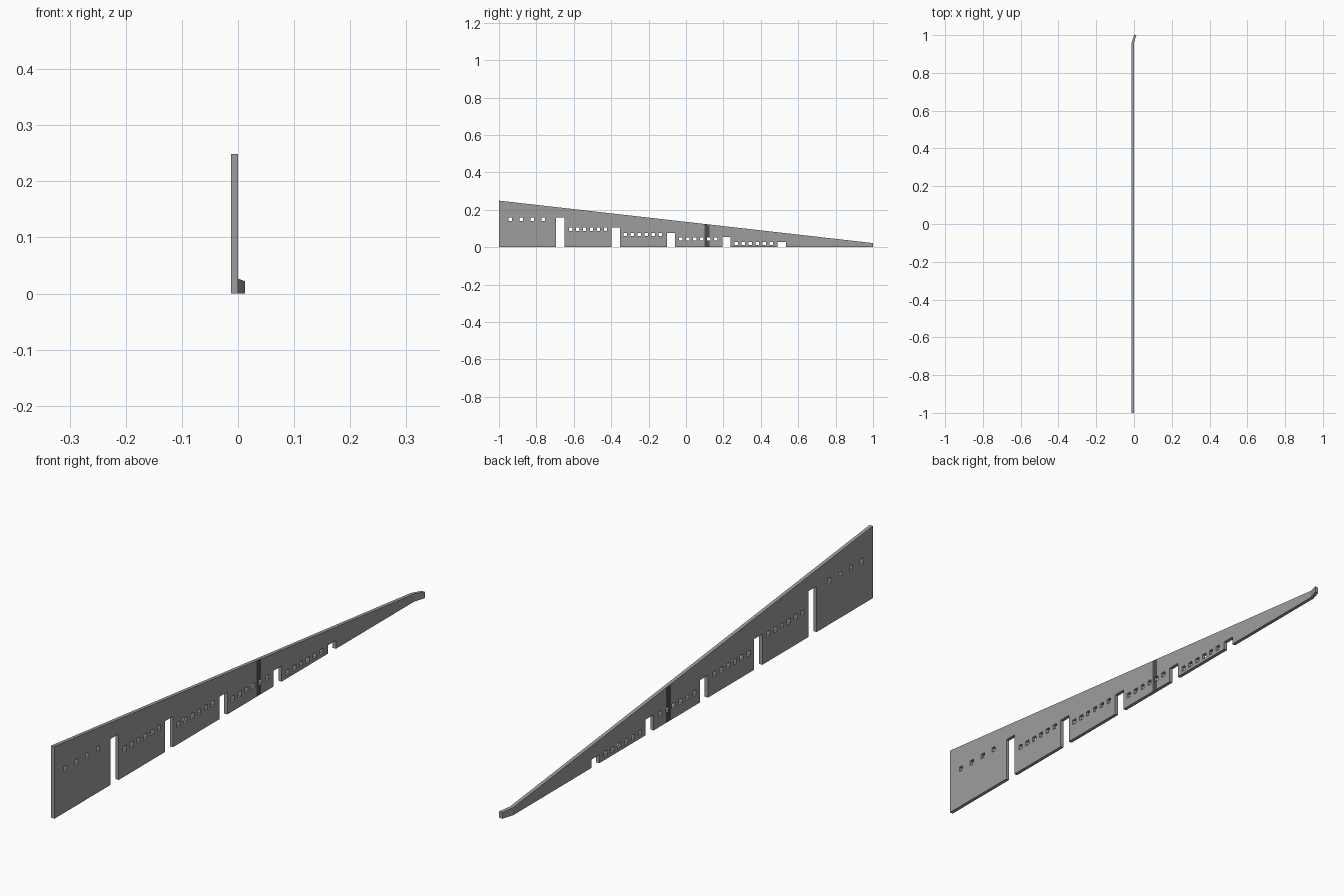
import bpy, bmesh

if "Cube" in bpy.data.objects:
    bpy.data.objects.remove(bpy.data.objects["Cube"])


def material(name, v):
    m = bpy.data.materials.new(name)
    m.diffuse_color = (v, v, v, 1)
    m.use_nodes = True
    m.node_tree.nodes["Principled BSDF"].inputs["Base Color"].default_value = m.diffuse_color
    return m


def add_object(name, bm):
    bmesh.ops.recalc_face_normals(bm, faces=bm.faces[:])
    me = bpy.data.meshes.new(name)
    bm.to_mesh(me)
    bm.free()
    ob = bpy.data.objects.new(name, me)
    bpy.context.collection.objects.link(ob)
    return ob


def box(bm, y0, y1, z0, z1):
    r = bmesh.ops.create_cube(bm, size=1)
    for v in r["verts"]:
        v.co.x *= 0.2
        v.co.y = y0 if v.co.y < 0 else y1
        v.co.z = z0 if v.co.z < 0 else z1


THICK = 0.0125
STRIP = (0.100, 0.126)

# Tapering wall, lofted through sections; the last one bends sideways
bm = bmesh.new()
prev = None
for y, dx in ((-1, 0), (0.96, 0), (1, THICK)):
    h = 0.249 - 0.1135 * (y + 1)
    ring = [bm.verts.new((x + dx, y, z)) for x, z in
            ((-THICK, 0), (0, 0), (0, h), (-THICK, h))]
    if prev:
        for i in range(4):
            j = (i + 1) % 4
            bm.faces.new((prev[i], prev[j], ring[j], ring[i]))
    else:
        bm.faces.new(ring)
    prev = ring
bm.faces.new(prev)
wall = add_object("tapered_wall", bm)

# Doorways and rows of square windows
bm = bmesh.new()
for i, top in enumerate((0.158, 0.106, 0.077, 0.054, 0.029)):
    y = -0.672 + 0.296 * i
    box(bm, y - 0.022, y + 0.022, -0.1, top)
rows = ((-0.94, 0.059, 4, 0.150), (-0.617, 0.0373, 6, 0.095),
        (-0.324, 0.0373, 6, 0.068), (-0.028, 0.0373, 6, 0.044),
        (0.269, 0.0373, 6, 0.020))
for start, step, count, z in rows:
    for k in range(count):
        y = start + step * k
        box(bm, y - 0.009, y + 0.009, z - 0.009, z + 0.009)
cutter = add_object("opening_cutter", bm)
cutter.hide_render = True

mod = wall.modifiers.new("openings", 'BOOLEAN')
mod.operation = 'DIFFERENCE'
mod.solver = 'EXACT'
mod.object = cutter
bpy.context.view_layer.objects.active = wall
bpy.ops.object.modifier_apply(modifier=mod.name)
bpy.data.objects.remove(cutter)

# Dark vertical band on both sides
wall.data.materials.clear()
wall.data.materials.append(material("mid grey", 0.34))
wall.data.materials.append(material("dark grey", 0.075))
bm = bmesh.new()
bm.from_mesh(wall.data)
for y in STRIP:
    bmesh.ops.bisect_plane(bm, geom=bm.verts[:] + bm.edges[:] + bm.faces[:],
                           plane_co=(0, y, 0), plane_no=(0, 1, 0))
bm.normal_update()
for f in bm.faces:
    ys = [v.co.y for v in f.verts]
    inside = min(ys) > STRIP[0] - 1e-4 and max(ys) < STRIP[1] + 1e-4
    f.material_index = 1 if inside and abs(f.normal.x) > 0.9 else 0
    f.smooth = False
bm.to_mesh(wall.data)
bm.free()
